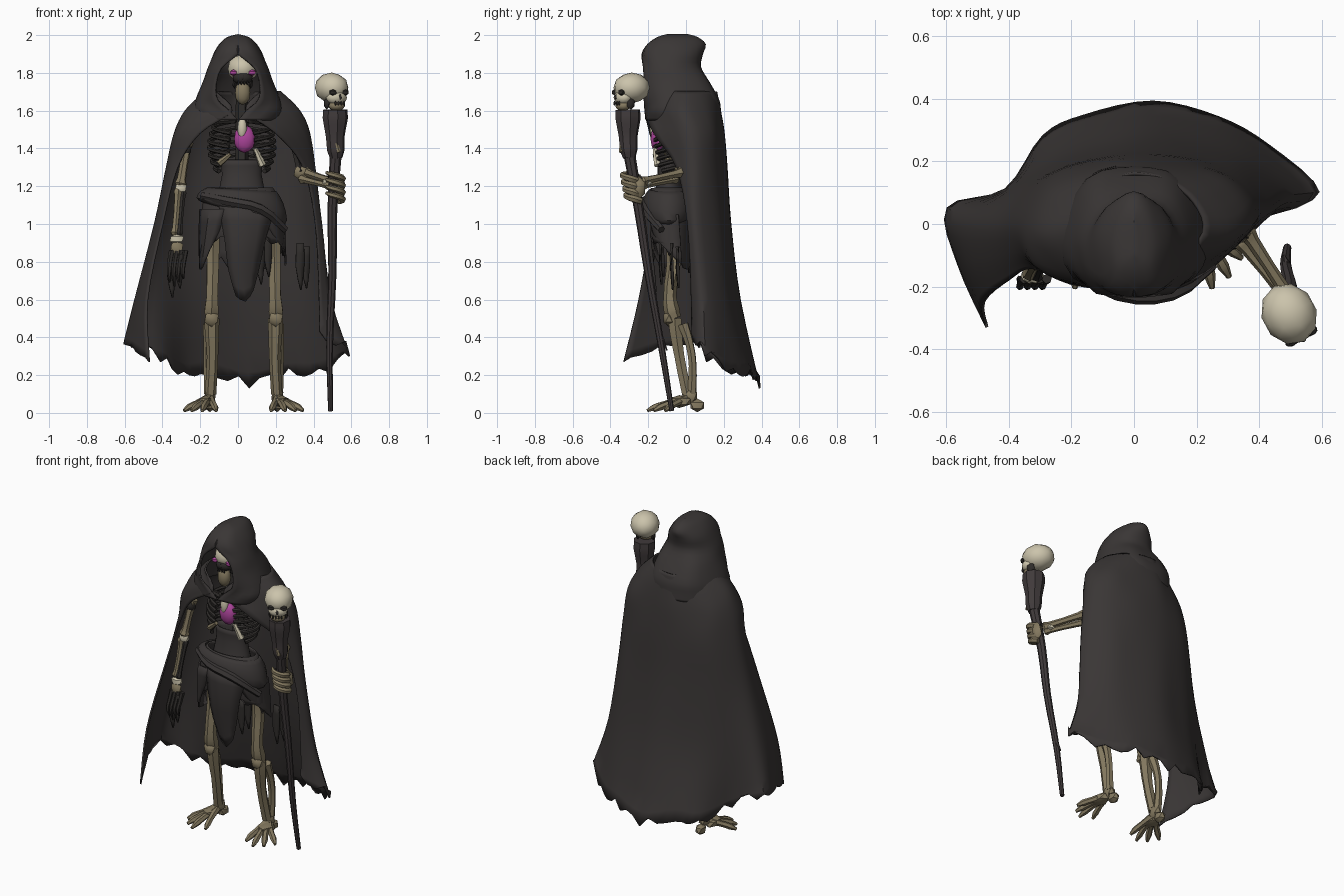
import bpy, bmesh, math, random
from mathutils import Vector, Matrix

random.seed(4)
if "Cube" in bpy.data.objects:
    bpy.data.objects.remove(bpy.data.objects["Cube"])
made = []


def material(name, *rgb):
    m = bpy.data.materials.new(name)
    m.use_nodes = True
    m.diffuse_color = (*rgb, 1)
    m.node_tree.nodes["Principled BSDF"].inputs["Base Color"].default_value = (*rgb, 1)
    return m


CLOTH = material("charcoal cloth", .042, .037, .036)
WOOD = material("dark wood", .052, .043, .044)
DARK = material("blackened bone", .028, .025, .023)
OLD = material("aged bone", .23, .19, .115)
PALE = material("pale bone", .6, .55, .41)
GLOW = material("magenta glow", .42, .06, .33)


def add(name, mesh, mat):
    mesh.materials.clear()
    mesh.materials.append(mat)
    ob = bpy.data.objects.new(name, mesh)
    bpy.context.collection.objects.link(ob)
    made.append(ob)
    return ob


def tube(name, pts, radii, mat, sides=1):
    """Tapering tube through a few points."""
    cu = bpy.data.curves.new(name, "CURVE")
    cu.dimensions = "3D"
    cu.bevel_depth, cu.bevel_resolution, cu.resolution_u = 1, sides, 3
    cu.use_fill_caps = True
    sp = cu.splines.new("BEZIER")
    sp.bezier_points.add(len(pts) - 1)
    for bp, p, r in zip(sp.bezier_points, pts, radii):
        bp.co, bp.radius = p, r
        bp.handle_left_type = bp.handle_right_type = "AUTO"
    tmp = bpy.data.objects.new(name + "_path", cu)
    bpy.context.collection.objects.link(tmp)
    bpy.context.view_layer.update()
    mesh = bpy.data.meshes.new_from_object(
        tmp.evaluated_get(bpy.context.evaluated_depsgraph_get()))
    bpy.data.objects.remove(tmp)
    return add(name, mesh, mat)


def bone(name, a, b, r, mat=OLD):
    """Long bone with knobbed ends."""
    a, b = Vector(a), Vector(b)
    stops = (0, .07, .2, .55, .85, .95, 1)
    tube(name, [a.lerp(b, t) for t in stops],
         [r * k for k in (.9, 1.4, 1.05, .9, 1, 1.35, .9)], mat)


def ball(name, loc, size, mat, yaw=0, detail=2):
    bm = bmesh.new()
    m = Matrix.Translation(loc) @ Matrix.Rotation(yaw, 4, "Z") @ Matrix.Diagonal((*size, 1))
    bmesh.ops.create_icosphere(bm, subdivisions=detail, radius=1, matrix=m)
    mesh = bpy.data.meshes.new(name)
    bm.to_mesh(mesh)
    bm.free()
    return add(name, mesh, mat)


def resample(pts, n, closed=False):
    """Smooth curve through points, n steps per span."""
    c, out = len(pts), []
    get = (lambda i: pts[i % c]) if closed else (lambda i: pts[max(0, min(c - 1, i))])
    for i in range(c if closed else c - 1):
        p, q, r, s = (get(i + k) for k in (-1, 0, 1, 2))
        for k in range(n):
            t = k / n
            out.append(q + (r - p) * t / 2 + (p - q * 2.5 + r * 2 - s / 2) * t * t
                       + ((q - r) * 1.5 + (s - p) / 2) * t ** 3)
    return out if closed else out + [pts[-1]]


def loft(name, rows, mat, closed=False, fine=3, ragged=0, thick=.01):
    rows = [resample([Vector(p) for p in row], fine, closed) for row in rows]
    cols = [resample(list(col), fine) for col in zip(*rows)]
    bm = bmesh.new()
    grid = []
    for i, col in enumerate(cols):
        if ragged and i % 3:
            col[-1].z += ragged * random.uniform(-.1, 1)
        grid.append([bm.verts.new(p) for p in col])
    for a, b in zip(grid, grid[1:] + (grid[:1] if closed else [])):
        for j in range(len(a) - 1):
            bm.faces.new((a[j], b[j], b[j + 1], a[j + 1]))
    bmesh.ops.remove_doubles(bm, verts=bm.verts, dist=.0005)
    mesh = bpy.data.meshes.new(name)
    bm.to_mesh(mesh)
    bm.free()
    ob = add(name, mesh, mat)
    mod = ob.modifiers.new("thickness", "SOLIDIFY")
    mod.thickness, mod.offset = thick, 0
    return ob


def level(z, *xy):
    return [(x, y, z) for x, y in xy]


# Cloak: open sheet from right front edge, round the back, to left front edge
mantle = [
    level(1.7, (-.12, -.17), (-.15, -.1), (-.17, -.02), (-.15, .05), (-.1, .1), (-.05, .14),
          (0, .16), (.1, .14), (.19, .07), (.22, -.03), (.12, -.16)),
    level(1.6, (-.03, -.21), (-.18, -.17), (-.275, -.05), (-.24, .05), (-.17, .12),
          (-.08, .16), (0, .18), (.15, .16), (.27, .09), (.31, -.05), (.04, -.21)),
    level(1.48, (-.2, -.19), (-.3, -.14), (-.335, -.03), (-.29, .08), (-.22, .14),
          (-.11, .18), (0, .2), (.17, .18), (.31, .13), (.375, 0), (.2, -.17))]
drape = [
    level(1.3, (-.32, -.14), (-.36, -.09), (-.375, 0), (-.32, .1), (-.24, .165), (-.12, .2),
          (.01, .215), (.18, .2), (.33, .14), (.405, .04), (.345, -.05)),
    level(1, (-.4, -.18), (-.43, -.1), (-.435, 0), (-.36, .1), (-.26, .17), (-.12, .215),
          (.02, .235), (.2, .215), (.34, .17), (.44, .06), (.41, .01)),
    level(.6, (-.48, -.25), (-.53, -.12), (-.535, .02), (-.41, .1), (-.27, .2), (-.13, .25),
          (.04, .285), (.24, .255), (.38, .2), (.49, .09), (.43, .03)),
    [(-.47, -.33, .27), (-.56, -.13, .34), (-.595, .05, .36), (-.41, .11, .27),
     (-.29, .28, .19), (-.16, .345, .2), (.06, .39, .13), (.27, .34, .19), (.43, .25, .2),
     (.59, .1, .3), (.43, .03, .4)]]
loft("cloak", mantle + drape, CLOTH, fine=4, ragged=.06)

# Hood: symmetric halves, closing over the brow
hood = []
for z, *half in (
        (2, (0, -.1), (0, -.09), (0, -.06), (0, -.02), (0, .01)),
        (1.985, (0, -.15), (.045, -.13), (.055, -.06), (.04, .02), (0, .06)),
        (1.95, (0, -.2), (.065, -.18), (.095, -.06), (.06, .05), (0, .1)),
        (1.9, (0, -.23), (.09, -.2), (.125, -.06), (.085, .05), (0, .085)),
        (1.83, (.085, -.225), (.14, -.16), (.15, -.05), (.09, .05), (0, .075)),
        (1.75, (.115, -.22), (.165, -.15), (.18, -.03), (.12, .1), (0, .12)),
        (1.66, (.11, -.22), (.2, -.14), (.215, -.02), (.14, .14), (0, .17)),
        (1.6, (.045, -.215), (.19, -.17), (.235, -.03), (.15, .14), (0, .18)),
        (1.55, (0, -.21), (.14, -.19), (.24, -.03), (.155, .14), (0, .185))):
    hood.append(level(z, *half, *[(-x, y) for x, y in half[-2::-1]]))
loft("hood", hood, CLOTH)


# Skulls: cranium, cheeks, jaw, sockets and teeth, turned by yaw
def skull(name, at, s, yaw, face, eyes, jaw_length, eye_gap):
    turn = Matrix.Rotation(yaw, 3, "Z")

    def part(label, loc, size, mat, detail=2):
        ball(name + label, Vector(at) + turn @ Vector(loc) * s,
             Vector(size) * s, mat, yaw, detail)
    part("_cranium", (0, .08, .08), (.82, .94, .76), PALE)
    part("_cheeks", (0, -.42, -.4), (.55, .43, .38), face)
    part("_jaw", (0, -.42, -.55 - jaw_length), (.42, .36, jaw_length), OLD)
    part("_nose", (0, -.8, -.38), (.1, .08, .15), DARK, 1)
    for side in (-1, 1):
        part("_socket", (side * eye_gap, -.68, -.14), (.22, .16, .17), eyes, 1)
        part("_jaw_hinge", (side * .43, -.2, -.7), (.12, .25, .3), DARK, 1)
        for k in (.08, .24):
            part("_tooth", (side * k, -.76, -.68), (.06, .06, .12), DARK, 1)


skull("head", (.025, -.135, 1.815), .1, 0, DARK, GLOW, .65, .5)
skull("staff_skull", (.5, -.295, 1.712), .107, .5, PALE, DARK, .26, .34)
tube("neck", [(.02, -.06, 1.72), (.02, -.07, 1.5)], [.03, .035], DARK)

# Staff
tube("staff_shaft", [(.49, -.075, .01), (.485, -.13, .35), (.5, -.2, .75),
                     (.5, -.25, 1.08), (.52, -.305, 1.4)],
     [.013, .018, .022, .026, .032], WOOD, 2)
tube("staff_cup", [(.52, -.3, 1.35), (.518, -.303, 1.39), (.515, -.306, 1.46),
                   (.515, -.307, 1.56), (.515, -.308, 1.605)],
     [.034, .047, .05, .068, .066], WOOD, 2)
tube("cup_inlay", [(.52, -.345, 1.43), (.535, -.342, 1.38)], [.008, .012], OLD)
tube("staff_thorn", [(.49, -.13, .4), (.48, -.1, .33)], [.012, .003], WOOD)

# Rib cage, spine, sternum and heart
tube("spine", [(.02, 0, 1.55), (.02, -.02, 1.35), (.01, -.05, 1.1)], [.03, .035, .045], DARK)
for row in range(7):
    z, w = 1.55 - row * .036, .12 + .055 * math.sin(.6 + row * .35)
    for side in (-1, 1):
        reach = 2.75 - max(0, row - 3) * .2
        arc = [(.02 + side * w * math.sin(a), -.07 + .1 * math.cos(a), z - .025 * a)
               for a in [reach * k / 5 for k in range(6)]]
        tube("rib", arc, [.011] * 5 + [.013], DARK)
ball("sternum", (.022, -.168, 1.505), (.026, .024, .06), PALE)
ball("heart", (.035, -.152, 1.45), (.058, .036, .074), GLOW)
tube("left_rib_tip", [(.09, -.165, 1.4), (.13, -.15, 1.31)], [.012, .02], PALE)
tube("right_rib_tip", [(-.04, -.165, 1.37), (-.1, -.15, 1.32)], [.012, .018], OLD)
for side in (-1, 1):
    bone("collar_bone", (.02 + side * .03, -.16, 1.55), (.02 + side * .22, -.06, 1.53), .014,
         DARK)


# Waist wrap, skirt, sash and hanging cloth
def ring(z, rx, ry, lean=0, pitch=0):
    return [(.02 + rx * math.cos(a), -.09 + ry * math.sin(a),
             z + lean * math.cos(a) - pitch * math.sin(a))
            for a in [math.tau * k / 12 for k in range(12)]]


loft("abdomen", [ring(1.34, .11, .06), ring(1.26, .1, .055), ring(1.12, .13, .08)],
     CLOTH, True, 2)
loft("skirt", [ring(1.19, .16, .09), ring(1.12, .2, .11), ring(.98, .215, .12),
               ring(.83, .22, .11, pitch=.09)], CLOTH, True, 2, .08)
loft("sash", [ring(1.18, .18, .1, -.01), ring(1.14, .215, .13, -.03),
              ring(1.08, .235, .13, -.06), ring(1.06, .21, .11, -.06)], CLOTH, True, 2)
tube("sash_fold", [(-.19, -.14, 1.15), (-.05, -.22, 1.12), (.12, -.22, 1.08),
                   (.25, -.13, .97)], [.02, .026, .026, .02], CLOTH)
loft("front_cloth", [
    [(-.1, -.19, 1.1), (.03, -.225, 1.1), (.19, -.18, 1.06)],
    [(-.07, -.2, .92), (.03, -.23, .92), (.15, -.19, .94)],
    [(-.05, -.18, .76), (.02, -.2, .74), (.11, -.17, .76)],
    [(-.01, -.16, .62), (.04, -.17, .59), (.08, -.16, .65)]], CLOTH, fine=2)
loft("right_hip_cloth", [
    [(-.2, -.07, 1.08), (-.15, -.19, 1.08), (-.06, -.2, 1.08)],
    [(-.205, -.06, .92), (-.17, -.17, .92), (-.1, -.19, .96)],
    [(-.2, -.04, .76), (-.19, -.13, .77), (-.15, -.17, .86)]], CLOTH, fine=2)
loft("left_hip_cloth", [
    [(.245, -.04, 1.05), (.2, -.17, 1.05), (.12, -.2, 1.05)],
    [(.25, -.03, .92), (.22, -.14, .93), (.18, -.17, .95)],
    [(.25, -.02, .78), (.25, -.08, .84), (.22, -.13, .9)]], CLOTH, fine=2)
for x, y, top, low in ((.16, -.12, .95, .72), (.12, -.13, .9, .68), (.33, -.07, .9, .65),
                       (.36, -.04, .88, .66), (-.35, -.17, .84, .61), (-.31, -.18, .84, .66)):
    loft("tatter", [[(x - .02, y, top), (x + .02, y - .01, top)],
                    [(x - .025, y - .01, (top + low) / 2), (x + .02, y, (top + low) / 2)],
                    [(x, y, low), (x + .006, y, low)]], DARK, fine=2)

# Legs and splayed feet
for side in (-1, 1):
    def at(dx, y, z):
        return (.03 + side * dx, y, z)
    tube("thigh_bone", [at(.16, -.07, .98), at(.163, -.065, .8), at(.167, -.085, .62),
                        at(.17, -.075, .54), at(.17, -.06, .5)],
         [.04, .037, .034, .043, .035], OLD)
    ball("kneecap", at(.17, -.09, .5), (.042, .035, .045), OLD, detail=1)
    tube("shin_bone", [at(.168, -.06, .5), at(.168, -.055, .44), at(.165, -.035, .3),
                       at(.175, .005, .1)], [.04, .038, .03, .03], OLD)
    tube("calf_bone", [at(.185, -.015, .47), at(.19, .02, .36), at(.19, .035, .25),
                       at(.183, .03, .1)], [.03, .023, .022, .026], OLD)
    ball("ankle", at(.178, .02, .09), (.036, .045, .045), OLD, detail=1)
    ball("instep", at(.2, -.035, .06), (.045, .07, .034), OLD, detail=1)
    ball("heel", at(.178, .06, .04), (.033, .042, .036), OLD, detail=1)
    for dx, y in ((.315, -.11), (.275, -.17), (.22, -.205), (.145, -.17)):
        tube("toe", [at(.18, .01, .08), at(.18 + (dx - .18) * .5, y * .5, .05),
                     at(.18 + (dx - .18) * .8, y * .8, .03), at(dx, y, .012)],
             [.024, .018, .019, .009], OLD)

# Right arm hanging down
bone("right_upper_arm", (-.265, -.08, 1.45), (-.305, -.12, 1.2), .024)
ball("right_shoulder_wrap", (-.275, -.09, 1.4), (.034, .034, .05), DARK, detail=1)
ball("right_elbow", (-.303, -.12, 1.19), (.035, .03, .035), PALE, detail=1)
bone("right_forearm", (-.315, -.12, 1.19), (-.335, -.16, .94), .019)
bone("right_forearm", (-.29, -.12, 1.18), (-.31, -.17, .94), .014, DARK)
ball("right_wrist", (-.325, -.165, .92), (.042, .028, .03), PALE, detail=1)
ball("right_palm", (-.325, -.17, .87), (.038, .024, .05), OLD, detail=1)
for k in range(4):
    x = -.36 + k * .024
    tube("right_finger", [(x + .01, -.175, .86), (x, -.185, .8), (x - .005, -.2, .74),
                          (x, -.19, .67 + .02 * abs(k - 1))], [.016, .014, .012, .004], DARK)

# Left arm reaching to the staff
bone("left_upper_arm", (.28, -.02, 1.5), (.34, -.025, 1.27), .028, DARK)
ball("left_elbow", (.335, -.03, 1.275), (.045, .035, .045), OLD, detail=1)
bone("left_forearm", (.35, -.01, 1.275), (.5, -.24, 1.225), .021)
bone("left_forearm", (.33, -.045, 1.24), (.49, -.24, 1.2), .018)
ball("left_wrist", (.47, -.205, 1.22), (.028, .028, .026), PALE, detail=1)
ball("left_palm", (.537, -.25, 1.19), (.032, .038, .065), OLD, detail=1)
for k in range(4):
    z = 1.24 - k * .036
    c = Vector((.508, -.265 - (z - 1.08) * .17, z))
    tube("left_finger", [c + Vector((.045 * math.cos(a), .045 * math.sin(a), -.012 * a))
                         for a in (.9, 0, -1, -2, -2.7)],
         [.018, .019, .016, .014, .008], OLD)
tube("left_thumb", [(.52, -.24, 1.22), (.49, -.25, 1.25), (.48, -.3, 1.26)],
     [.016, .014, .006], DARK)

# Shading
bpy.ops.object.select_all(action="DESELECT")
for ob in made:
    ob.select_set(True)
bpy.context.view_layer.objects.active = made[0]
bpy.ops.object.shade_smooth_by_angle(angle=math.radians(40))
